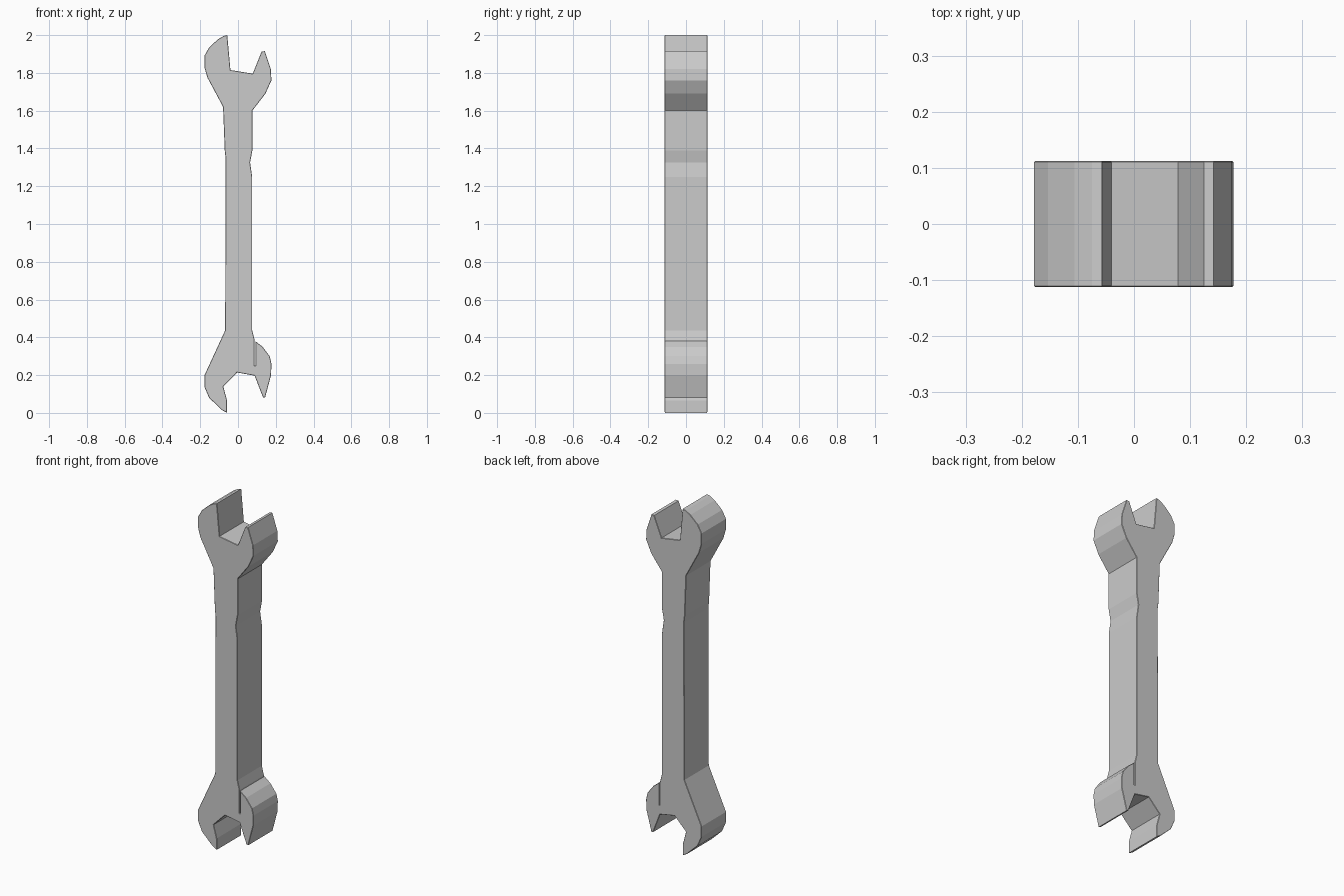
import bpy, bmesh, math

if "Cube" in bpy.data.objects:
    bpy.data.objects.remove(bpy.data.objects["Cube"])

# Outline sections in (x, z), listed clockwise starting at the upper left jaw tip
upper_jaws = [(-0.057, 2.0), (-0.04, 1.815), (0.078, 1.796), (0.125, 1.913), (0.142, 1.915),
              (0.174, 1.82), (0.177, 1.76), (0.145, 1.69), (0.076, 1.6)]
handle_right = [(0.076, 1.39), (0.064, 1.325), (0.075, 1.25), (0.075, 0.437)]
lower_jaws = [(0.088, 0.385), (0.088, 0.25), (0.092, 0.25), (0.092, 0.38),
              (0.13, 0.35), (0.168, 0.3), (0.177, 0.26), (0.175, 0.2),
              (0.143, 0.08), (0.132, 0.083), (0.088, 0.197), (-0.005, 0.214),
              (-0.078, 0.14), (-0.058, 0.066), (-0.058, 0.0), (-0.085, 0.015),
              (-0.153, 0.08), (-0.178, 0.138), (-0.178, 0.198)]
handle_left = [(-0.068, 0.437), (-0.065, 1.345), (-0.07, 1.385), (-0.079, 1.62)]
upper_left_cheek = [(-0.162, 1.775), (-0.178, 1.83), (-0.178, 1.89), (-0.153, 1.935),
                    (-0.106, 1.978), (-0.075, 1.996)]
outline = upper_jaws + handle_right + lower_jaws + handle_left + upper_left_cheek

# Extrude the outline through the thickness
HALF = 0.1125
bm = bmesh.new()
front = bm.faces.new([bm.verts.new((x, -HALF, z)) for x, z in outline])
ext = bmesh.ops.extrude_face_region(bm, geom=[front], use_keep_orig=True)
moved = [v for v in ext["geom"] if isinstance(v, bmesh.types.BMVert)]
bmesh.ops.translate(bm, verts=moved, vec=(0, 2 * HALF, 0))
bmesh.ops.recalc_face_normals(bm, faces=bm.faces)

# Mark only the front and back rims for the fine chamfer
weight = bm.edges.layers.float.new("bevel_weight_edge")
for e in bm.edges:
    if abs(e.verts[0].co.y - e.verts[1].co.y) < 1e-5:
        e[weight] = 1.0

mesh = bpy.data.meshes.new("double_ended_wrench")
bm.to_mesh(mesh)
bm.free()
wrench = bpy.data.objects.new("double_ended_wrench", mesh)
bpy.context.collection.objects.link(wrench)

bevel = wrench.modifiers.new("rim_chamfer", 'BEVEL')
bevel.limit_method = 'WEIGHT'
bevel.width = 0.003
bevel.segments = 1
